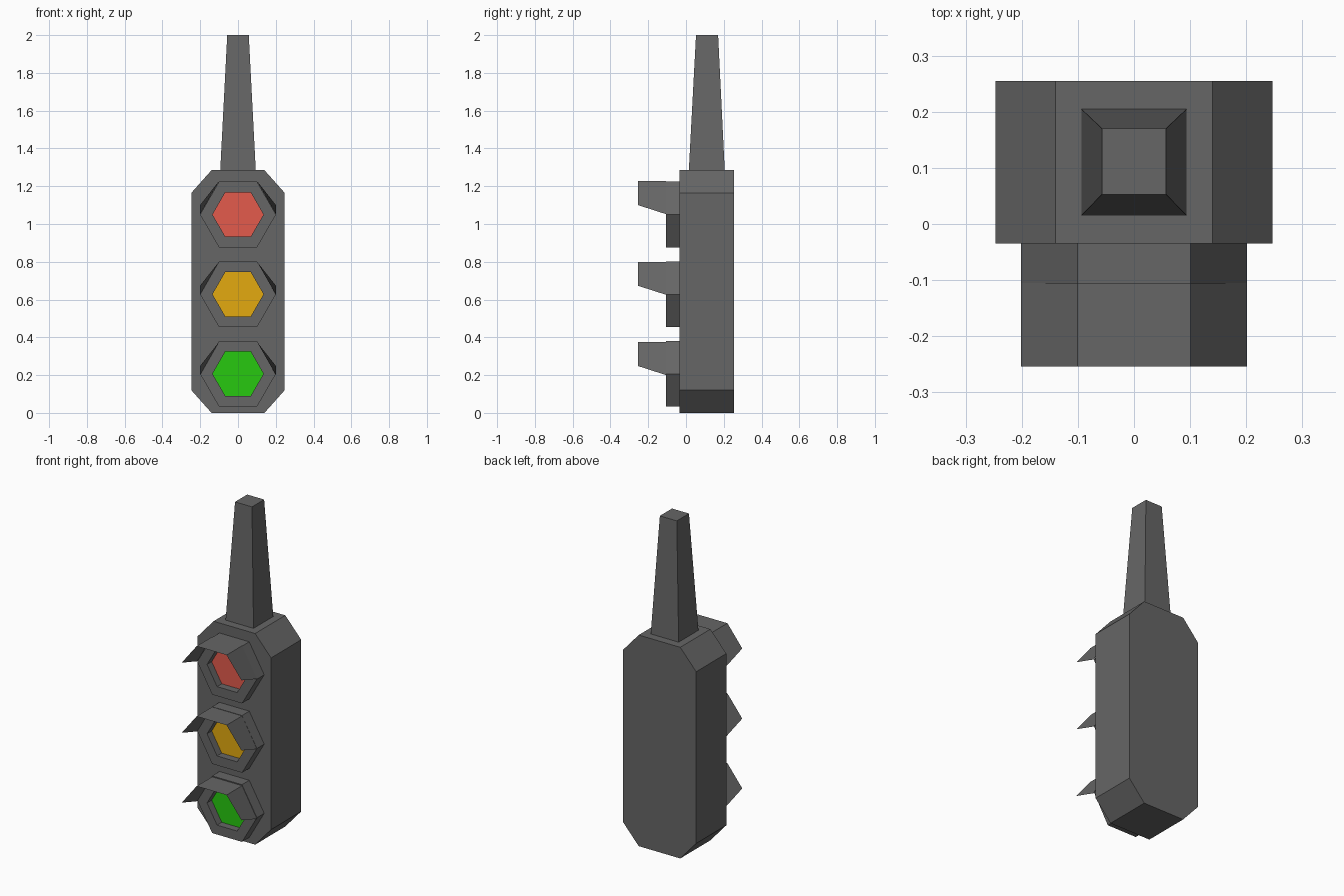
import bpy, bmesh
from math import cos, sin, pi

if "Cube" in bpy.data.objects:
    bpy.data.objects.remove(bpy.data.objects["Cube"])

DARK = bpy.data.materials.new("dark_grey")
DARK.diffuse_color = (0.133, 0.133, 0.133, 1)
DARK.use_nodes = True
DARK.node_tree.nodes["Principled BSDF"].inputs["Base Color"].default_value = DARK.diffuse_color


def make_object(name, loops, cap_start=False, cap_end=False, closed=True, color=None):
    """Skin a list of matching vertex loops into a flat-shaded object."""
    bm = bmesh.new()
    rows = [[bm.verts.new(p) for p in loop] for loop in loops]
    n = len(rows[0])
    for a, b in zip(rows, rows[1:]):
        for i in range(n if closed else n - 1):
            j = (i + 1) % n
            bm.faces.new((a[i], a[j], b[j], b[i]))
    if cap_start:
        bm.faces.new(rows[0][::-1])
    if cap_end:
        bm.faces.new(rows[-1])
    mesh = bpy.data.meshes.new(name)
    bm.to_mesh(mesh)
    bm.free()
    ob = bpy.data.objects.new(name, mesh)
    bpy.context.collection.objects.link(ob)
    mat = DARK
    if color:
        mat = bpy.data.materials.new(name)
        mat.diffuse_color = color
        mat.use_nodes = True
        mat.node_tree.nodes["Principled BSDF"].inputs["Base Color"].default_value = mat.diffuse_color
    mesh.materials.append(mat)
    return ob


def hexagon(r, y, z):
    # counter-clockwise seen from the front
    return [(r * cos(i * pi / 3), y, z + r * sin(i * pi / 3)) for i in range(6)]


def rectangle(x, y0, y1, z):
    return [(-x, y0, z), (x, y0, z), (x, y1, z), (-x, y1, z)]


# Housing: chamfered box
half = [(0.14, 0), (0.247, 0.12), (0.247, 1.165), (0.14, 1.285)]
outline = half + [(-x, z) for x, z in reversed(half)]
make_object("housing", [[(x, y, z) for x, z in outline] for y in (0.255, -0.035)],
            cap_start=True, cap_end=True)

# Tapered mounting pole
make_object("pole", [rectangle(0.094, 0.015, 0.205, 1.285),
                     rectangle(0.057, 0.053, 0.17, 2.0)],
            cap_start=True, cap_end=True)

# Lamps: label, lamp centre, visor top, lens colour
lamps = [("red", 1.05, 1.227, (0.77, 0.105, 0.073, 1)),
         ("amber", 0.628, 0.80, (0.77, 0.40, 0.005, 1)),
         ("green", 0.207, 0.375, (0.02, 0.58, 0.005, 1))]

for label, z, top, color in lamps:
    # Hexagonal bezel with a recess
    make_object(label + "_bezel", [hexagon(0.201, -0.035, z), hexagon(0.201, -0.105, z),
                                   hexagon(0.135, -0.105, z), hexagon(0.135, -0.06, z)])
    # Lens at the bottom of the recess
    make_object(label + "_lens", [hexagon(0.135, -0.06, z)], cap_end=True, color=color)
    # Thin sheet visor, cut back along its lower edge
    low = top - 0.175
    make_object(label + "_visor",
                [[(0.201, y, low + lift), (0.101, y, top), (-0.101, y, top), (-0.201, y, low + lift)]
                 for y, lift in ((-0.105, 0), (-0.254, 0.048))], closed=False)
